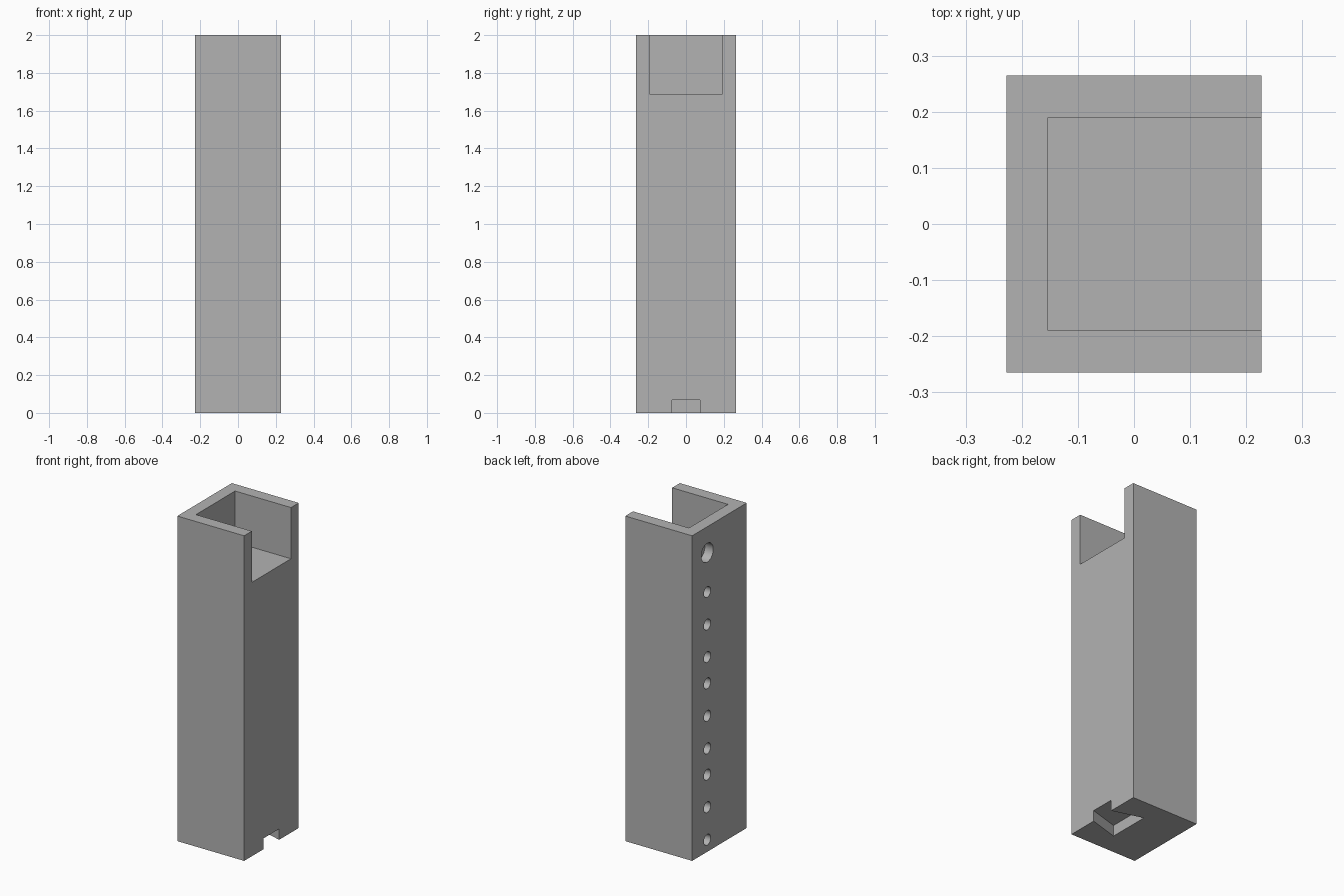
import bpy
import bmesh
from math import radians
from mathutils import Matrix

cube = bpy.data.objects.get("Cube")
if cube:
    bpy.data.objects.remove(cube, do_unlink=True)

W, D, H = 0.455, 0.53, 2.0      # overall size
X = W / 2

grey = bpy.data.materials.new("grey")
grey.use_nodes = True
colour = (0.45, 0.45, 0.45, 1)
grey.diffuse_color = colour
grey.node_tree.nodes["Principled BSDF"].inputs["Base Color"].default_value = colour


def make_object(name, bm):
    bmesh.ops.recalc_face_normals(bm, faces=bm.faces)
    mesh = bpy.data.meshes.new(name)
    bm.to_mesh(mesh)
    bm.free()
    mesh.materials.append(grey)
    ob = bpy.data.objects.new(name, mesh)
    bpy.context.collection.objects.link(ob)
    return ob


def prism(name, outline, z0, z1):
    """Extrude a flat outline from z0 up to z1."""
    bm = bmesh.new()
    face = bm.faces.new([bm.verts.new((x, y, z0)) for x, y in outline])
    top = bmesh.ops.extrude_face_region(bm, geom=[face])["geom"]
    verts = [v for v in top if isinstance(v, bmesh.types.BMVert)]
    bmesh.ops.translate(bm, verts=verts, vec=(0, 0, z1 - z0))
    return make_object(name, bm)


def symmetric(x0, half0, x1, half1):
    """Four-sided outline mirrored across y = 0."""
    return [(x0, -half0), (x1, -half1), (x1, half1), (x0, half0)]


def cut(target, cutter):
    cutter.hide_render = True
    mod = target.modifiers.new("cut", 'BOOLEAN')
    mod.operation = 'DIFFERENCE'
    mod.solver = 'EXACT'
    mod.object = cutter
    bpy.context.view_layer.objects.active = target
    bpy.ops.object.modifier_apply(modifier=mod.name)
    bpy.data.objects.remove(cutter, do_unlink=True)


# Solid column
column = prism("column", symmetric(-X, D / 2, X, D / 2), 0, H)

# Pocket at the top, open on one side
cut(column, prism("pocket_cutter", symmetric(-0.153, 0.19, X + 0.1, 0.19), 1.685, H + 0.1))

# Dovetail slot in the base, widening inwards
flare = (0.13 - 0.075) / (X - 0.038)
outer = X + 0.05
cut(column, prism("dovetail_cutter",
                  symmetric(0.038, 0.13, outer, 0.075 - flare * 0.05), -0.1, 0.067))

# Blind holes: three groups of three small ones and a large one on top
hole_y, depth = 0.118, 0.057
holes = [(0.074 + group * 0.4 + group * 0.162 + i * 0.2, 0.033)
         for group in range(3) for i in range(3)]
holes.append((1.84, 0.058))
bm = bmesh.new()
for z, radius in holes:
    place = Matrix.Translation((-X, hole_y, z)) @ Matrix.Rotation(radians(90), 4, 'Y')
    bmesh.ops.create_cone(bm, cap_ends=True, segments=40, radius1=radius,
                          radius2=radius, depth=depth * 2, matrix=place)
cut(column, make_object("hole_cutter", bm))

# Smooth hole walls, sharp corners
bpy.ops.object.select_all(action='DESELECT')
column.select_set(True)
bpy.context.view_layer.objects.active = column
bpy.ops.object.shade_smooth_by_angle(angle=radians(30))
